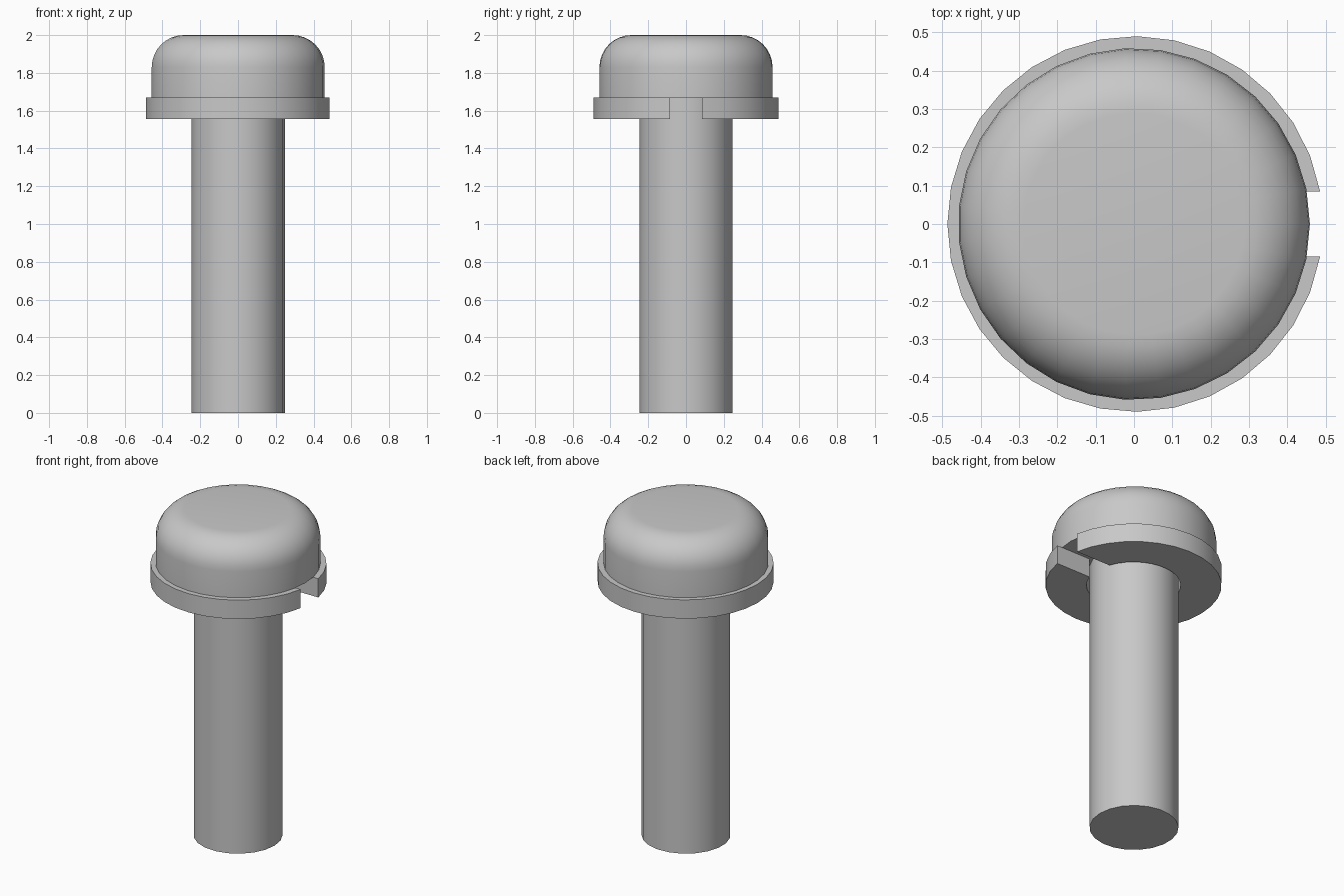
import bpy, bmesh
from math import sin, cos, asin, pi, radians

cube = bpy.data.objects.get("Cube")
if cube:
    bpy.data.objects.remove(cube, do_unlink=True)

steel = bpy.data.materials.new("steel grey")
steel.use_nodes = True
GREY = (0.58, 0.58, 0.58, 1)
steel.diffuse_color = GREY
steel.node_tree.nodes["Principled BSDF"].inputs["Base Color"].default_value = GREY


def finish(name, bm, angle=35):
    """Turn a bmesh into a smooth-shaded object with crisp edges."""
    bmesh.ops.recalc_face_normals(bm, faces=bm.faces)
    mesh = bpy.data.meshes.new(name)
    bm.to_mesh(mesh)
    bm.free()
    mesh.materials.append(steel)
    obj = bpy.data.objects.new(name, mesh)
    bpy.context.collection.objects.link(obj)
    bpy.ops.object.select_all(action='DESELECT')
    obj.select_set(True)
    bpy.context.view_layer.objects.active = obj
    bpy.ops.object.shade_smooth_by_angle(angle=radians(angle))
    return obj


def lathe(name, profile, sides, cap_first=False, cap_last=False):
    """Revolve (radius, height) points around z."""
    bm = bmesh.new()
    rings = [[bm.verts.new((r * cos(2 * pi * i / sides), r * sin(2 * pi * i / sides), z))
              for i in range(sides)] for r, z in profile]
    for a, b in zip(rings, rings[1:]):
        for i in range(sides):
            j = (i + 1) % sides
            bm.faces.new((a[i], a[j], b[j], b[i]))
    if cap_first:
        bm.faces.new(rings[0])
    if cap_last:
        bm.faces.new(rings[-1])
    return finish(name, bm)


def split_ring(name, inner, outer, bottom, top, half_gap, steps):
    """Ring with a parallel-sided slot facing +x."""
    bm = bmesh.new()
    sections = []
    for i in range(steps + 1):
        section = []
        for r, z in ((inner, bottom), (outer, bottom), (outer, top), (inner, top)):
            start = asin(half_gap / r)
            a = start + (2 * pi - 2 * start) * i / steps
            section.append(bm.verts.new((r * cos(a), r * sin(a), z)))
        sections.append(section)
    for s, t in zip(sections, sections[1:]):
        for k in range(4):
            n = (k + 1) % 4
            bm.faces.new((s[k], s[n], t[n], t[k]))
    bm.faces.new(sections[0])
    bm.faces.new(sections[-1])
    return finish(name, bm)


SEAT = 1.67  # underside of the head

# Shank
lathe("shank", [(0.248, 0), (0.248, SEAT)], 21, cap_first=True)

# Domed head with a rounded shoulder
R, FILLET = 0.459, 0.17
shoulder = [(R - FILLET + FILLET * cos(a), 2 - FILLET + FILLET * sin(a))
            for a in (pi / 2 * i / 8 for i in range(9))]
lathe("head", [(0.24, SEAT), (R, SEAT)] + shoulder, 31, cap_last=True)

# Split lock washer
washer = split_ring("split_washer", 0.262, 0.49, 1.555, SEAT, 0.085, 30)
washer.location.x = 0.003
